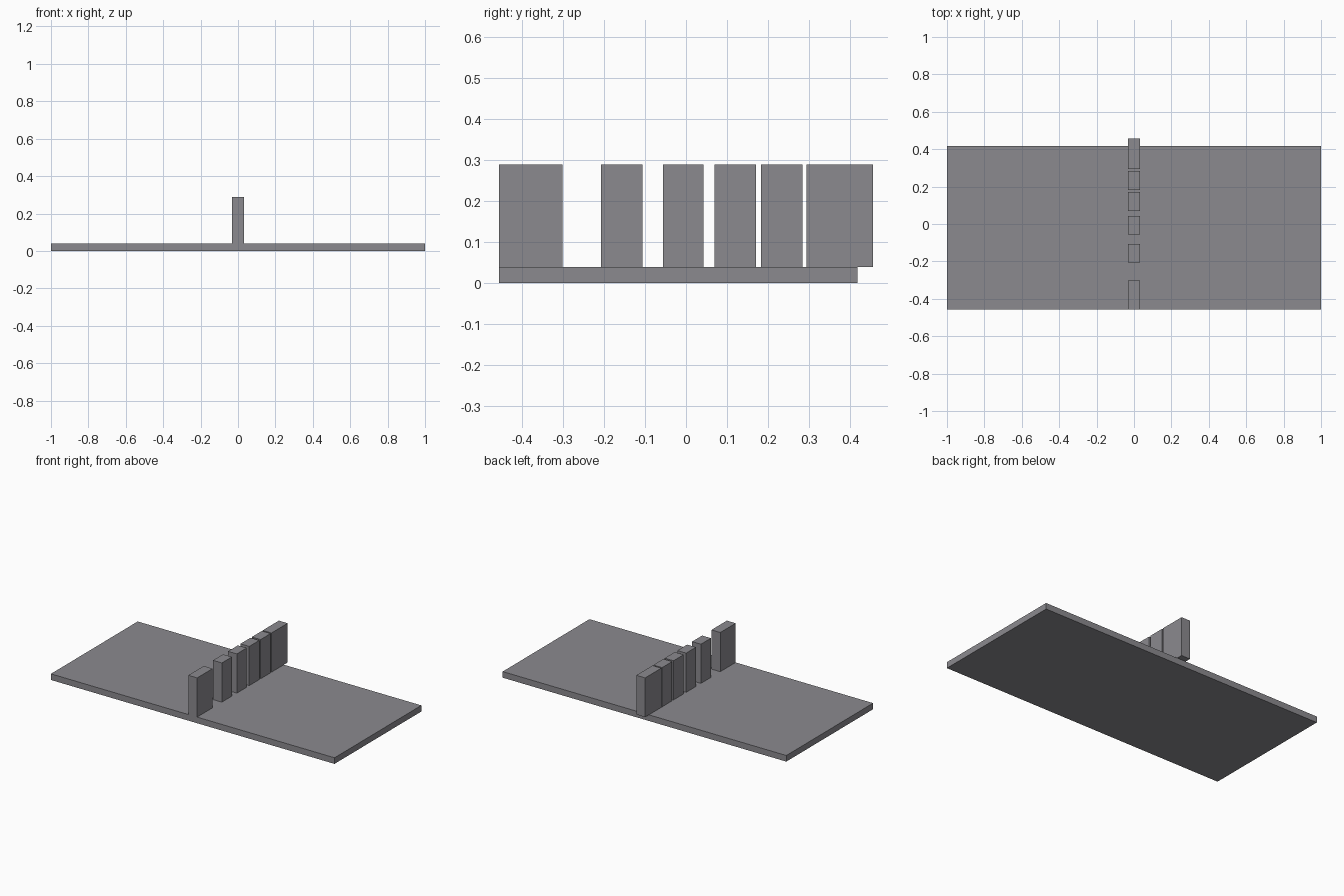
import bpy

cube = bpy.data.objects.get("Cube")
if cube:
    bpy.data.objects.remove(cube, do_unlink=True)

# Single grey material
GREY = (0.26, 0.255, 0.275, 1.0)
grey = bpy.data.materials.new("warm grey")
grey.use_nodes = True
grey.diffuse_color = GREY
bsdf = next(n for n in grey.node_tree.nodes if n.type == 'BSDF_PRINCIPLED')
bsdf.inputs["Base Color"].default_value = GREY


def box(name, x, y, z):
    """Box spanning the (min, max) ranges on each axis."""
    spans = (x, y, z)
    bpy.ops.mesh.primitive_cube_add(size=1)
    ob = bpy.context.object
    ob.name = name
    ob.location = [(a + b) / 2 for a, b in spans]
    ob.scale = [b - a for a, b in spans]
    bpy.ops.object.transform_apply(location=False, rotation=False, scale=True)
    ob.data.materials.append(grey)
    return ob


BASE_TOP, WALL_TOP, HALF_WALL = 0.039, 0.289, 0.031

# Flat slab
box("base_slab", (-1, 1), (-0.456, 0.418), (0, BASE_TOP))

# Row of wall segments with narrowing gaps; the last overhangs the slab
segments = [(-0.456, -0.301), (-0.207, -0.106), (-0.056, 0.043),
            (0.069, 0.170), (0.183, 0.284), (0.293, 0.456)]
for i, span in enumerate(segments, 1):
    box(f"wall_segment_{i}", (-HALF_WALL, HALF_WALL), span, (BASE_TOP, WALL_TOP))
